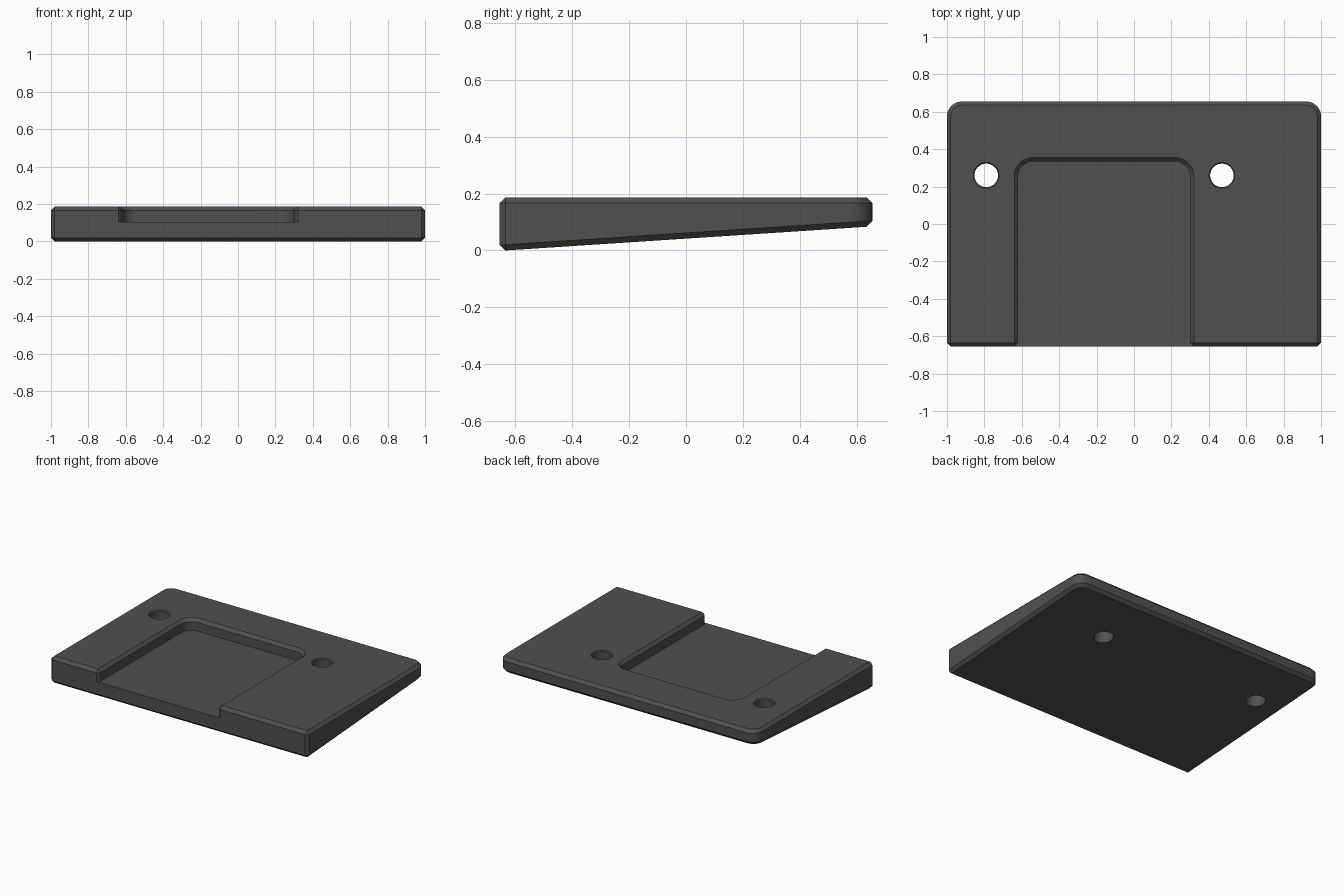
import bpy, bmesh, math

if "Cube" in bpy.data.objects:
    bpy.data.objects.remove(bpy.data.objects["Cube"])

W, D, TOP, C = 1.0, 0.655, 0.186, 0.02       # half width, half depth, top height, chamfer
FLOOR = 0.105                                # height of the recess floor


def arc(cx, cy, r, a0, a1, n):
    """Points on an arc, angles in degrees."""
    return [(cx + r * math.cos(math.radians(a0 + (a1 - a0) * i / n)),
             cy + r * math.sin(math.radians(a0 + (a1 - a0) * i / n))) for i in range(n + 1)]


def loft(name, rings):
    """Closed solid skinned through rings of equal point count."""
    bm = bmesh.new()
    loops = [[bm.verts.new(p) for p in ring] for ring in rings]
    n = len(loops[0])
    for a, b in zip(loops, loops[1:]):
        for i in range(n):
            j = (i + 1) % n
            bm.faces.new((a[i], a[j], b[j], b[i]))
    bm.faces.new(loops[0][::-1])
    bm.faces.new(loops[-1])
    bmesh.ops.remove_doubles(bm, verts=bm.verts, dist=1e-5)
    bmesh.ops.recalc_face_normals(bm, faces=bm.faces)
    mesh = bpy.data.meshes.new(name)
    bm.to_mesh(mesh)
    bm.free()
    obj = bpy.data.objects.new(name, mesh)
    bpy.context.collection.objects.link(obj)
    return obj


def plate_outline(inset):
    """Rounded back corners, small cut front corners."""
    rb, rf = 0.08, C
    return (arc(W - rb, D - rb, rb - inset, 0, 90, 10)
            + arc(-W + rb, D - rb, rb - inset, 90, 180, 10)
            + arc(-W + rf, -D + rf, rf - inset, 180, 270, 1)
            + arc(W - rf, -D + rf, rf - inset, 270, 360, 1))


def recess_outline(grow):
    """Round-cornered slot, flared where it runs out of the front."""
    x0, x1, y1, r = -0.62 - grow, 0.30 + grow, 0.335 + grow, 0.08 + grow
    yf, e = -D + C, 0.06
    return ([(x0 - e, yf - e), (x1 + e, yf - e), (x1, yf)]
            + arc(x1 - r, y1 - r, r, 0, 90, 10)
            + arc(x0 + r, y1 - r, r, 90, 180, 10) + [(x0, yf)])


def flat(points, z):
    return [(x, y, z) for x, y in points]


def sloped(points, lift):
    """Ring on the tilted underside."""
    return [(x, y, 0.0655 * (y + D - C) + lift) for x, y in points]


# Wedge plate with chamfered edges
plate = loft("wedge_plate", [sloped(plate_outline(C), 0), sloped(plate_outline(0), C),
                             flat(plate_outline(0), TOP - C), flat(plate_outline(C), TOP)])

# Recess cutter with chamfered rim
cutters = [loft("recess_cutter", [flat(recess_outline(0), FLOOR),
                                  flat(recess_outline(0), TOP - C),
                                  flat(recess_outline(2 * C), TOP + C)])]

# Screw hole cutters with a slight countersink
for x in (-0.79, 0.47):
    profile = [(0.063, -0.1), (0.063, TOP - 0.006), (0.069, TOP), (0.069, TOP + 0.1)]
    cutters.append(loft("hole_cutter", [flat(arc(x, 0.26, r, 0, 348.75, 31), z)
                                        for r, z in profile]))

bpy.context.view_layer.objects.active = plate
plate.select_set(True)
for cutter in cutters:
    cutter.hide_render = True
    mod = plate.modifiers.new("cut", 'BOOLEAN')
    mod.operation = 'DIFFERENCE'
    mod.solver = 'EXACT'
    mod.object = cutter
    bpy.ops.object.modifier_apply(modifier=mod.name)
    bpy.data.objects.remove(cutter)

# Dark grey plastic
mat = bpy.data.materials.new("dark_grey")
mat.diffuse_color = (0.08, 0.08, 0.08, 1)
mat.use_nodes = True
mat.node_tree.nodes["Principled BSDF"].inputs["Base Color"].default_value = mat.diffuse_color
plate.data.materials.clear()
plate.data.materials.append(mat)
bpy.ops.object.shade_smooth_by_angle(angle=math.radians(25))
